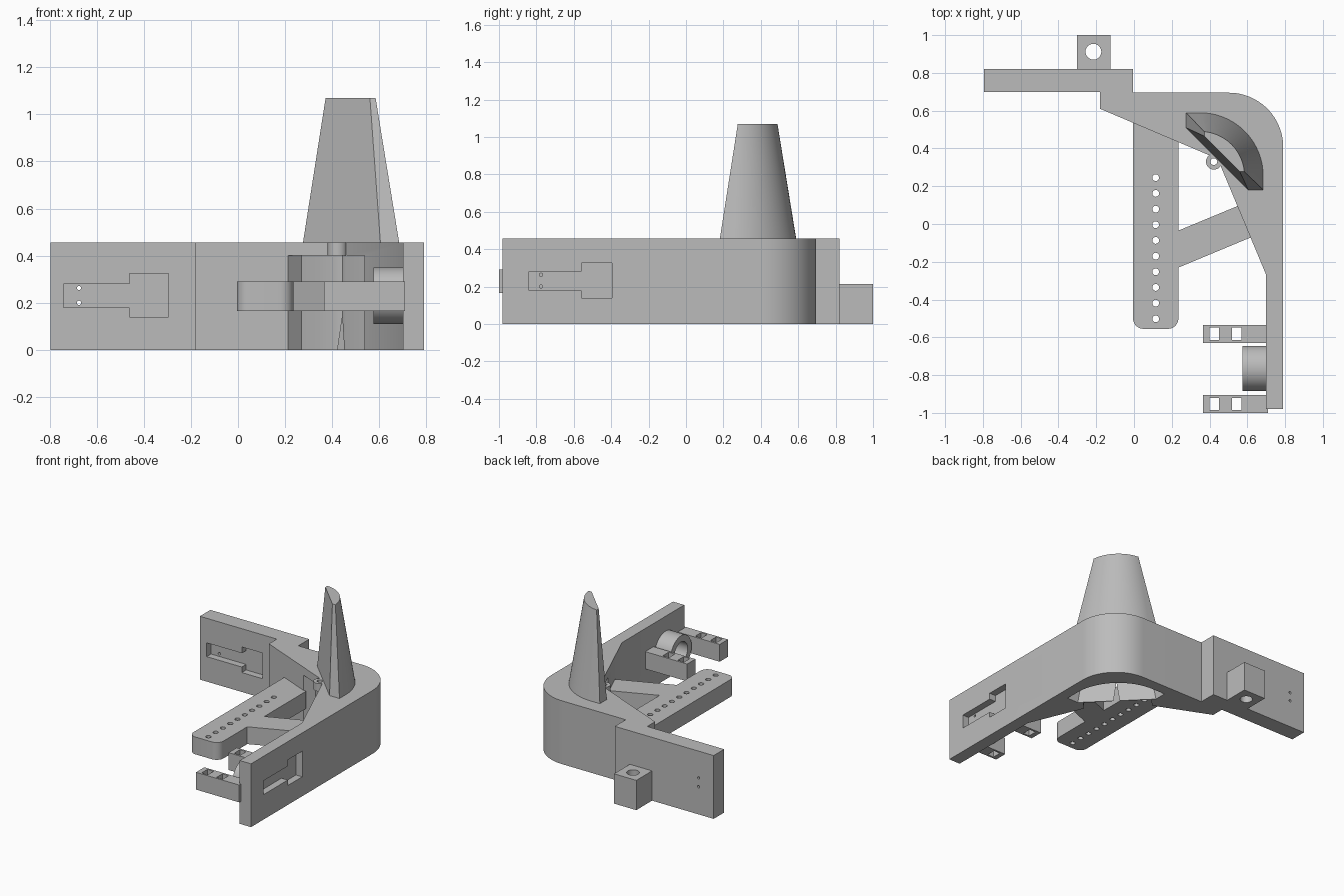
import bpy, bmesh
from math import sin, cos, asin, sqrt, pi, radians
from mathutils import Matrix

old = bpy.data.objects.get("Cube")
if old:
    bpy.data.objects.remove(old, do_unlink=True)

grey = bpy.data.materials.new("plain grey")
grey.use_nodes = True
grey.diffuse_color = (0.5, 0.5, 0.5, 1)
grey.node_tree.nodes["Principled BSDF"].inputs["Base Color"].default_value = (0.5, 0.5, 0.5, 1)


def finish(name, bm):
    bmesh.ops.recalc_face_normals(bm, faces=bm.faces[:])
    mesh = bpy.data.meshes.new(name)
    bm.to_mesh(mesh)
    bm.free()
    mesh.materials.append(grey)
    ob = bpy.data.objects.new(name, mesh)
    bpy.context.collection.objects.link(ob)
    return ob


def loft(name, low, high, z0, z1):
    """Solid between two outlines with equal point counts."""
    bm = bmesh.new()
    a = [bm.verts.new((x, y, z0)) for x, y in low]
    b = [bm.verts.new((x, y, z1)) for x, y in high]
    bm.faces.new(a)
    bm.faces.new(b)
    for i in range(len(a)):
        j = (i + 1) % len(a)
        bm.faces.new((a[i], a[j], b[j], b[i]))
    return finish(name, bm)


def prism(name, pts, z0, z1):
    return loft(name, pts, pts, z0, z1)


def box(name, x0, x1, y0, y1, z0, z1):
    return prism(name, [(x0, y0), (x1, y0), (x1, y1), (x0, y1)], z0, z1)


def cylinder(name, centre, radius, depth, axis="Z", sides=32):
    bm = bmesh.new()
    turn = {"Z": Matrix(), "X": Matrix.Rotation(pi / 2, 4, "Y"),
            "Y": Matrix.Rotation(pi / 2, 4, "X")}[axis]
    bmesh.ops.create_cone(bm, cap_ends=True, segments=sides, radius1=radius,
                          radius2=radius, depth=depth,
                          matrix=Matrix.Translation(centre) @ turn)
    return finish(name, bm)


def combine(ob, others, operation="DIFFERENCE"):
    """Apply booleans, then remove the helper solids."""
    bpy.context.view_layer.objects.active = ob
    for other in others:
        other.hide_render = True
        mod = ob.modifiers.new("cut", "BOOLEAN")
        mod.operation = operation
        mod.solver = "EXACT"
        mod.object = other
        bpy.ops.object.modifier_apply(modifier=mod.name)
        bpy.data.objects.remove(other, do_unlink=True)


def arc(cx, cy, r, start, end, n=16):
    return [(cx + r * cos(start + (end - start) * i / n),
             cy + r * sin(start + (end - start) * i / n)) for i in range(n + 1)]


# Main angled wall with a rounded outer corner and chamfered inner gusset
outline = [(-0.795, 0.82), (-0.005, 0.82), (-0.005, 0.695)]
outline += arc(0.502, 0.407, 0.288, pi / 2, 0, 24)
outline += [(0.79, -0.98), (0.70, -0.98), (0.70, -0.27), (0.443, 0.345),
            (-0.18, 0.61), (-0.18, 0.70), (-0.795, 0.70)]
body = prism("angled_wall", outline, 0, 0.457)

# Pierced boss in the inner corner
boss = (0.423, 0.33, 0.43)
combine(body, [cylinder("boss", (0.423, 0.33, 0.4285), 0.042, 0.057)], "UNION")


# Post outline: quarter round with a diagonal chord and two short square ends
def post_outline(d, k, r):
    cx, cy = 0.35, 0.255
    e = max(d, 0)
    t = asin(e / r) + 0.02
    h = sqrt(r * r - e * e)
    return ([(cx + d, cy + k), (cx + d, cy + h)]
            + arc(cx, cy, r, pi / 2 - t, t, 20)
            + [(cx + h, cy + d), (cx + k, cy + d)])


# Tapered socket and diagonal opening beneath the post
socket = loft("socket", post_outline(-0.108, 0.275, 0.368),
              post_outline(-0.035, 0.24, 0.295), -0.05, 0.4)
opening = prism("opening", [(0.015, 0.245), (0.27, 0.50), (0.59, 0.175), (0.335, -0.08)],
                -0.05, 0.4)
combine(body, [opening, socket, cylinder("boss_hole", boss, 0.018, 0.2, sides=20)])


# Stepped pockets with two pin holes, one in each wall
def pocket_profile(u):
    return [(u, 0.18), (u + 0.28, 0.18), (u + 0.28, 0.14), (u + 0.445, 0.14),
            (u + 0.445, 0.325), (u + 0.28, 0.325), (u + 0.28, 0.28), (u, 0.28)]


side_pocket = prism("side_pocket", pocket_profile(-0.84), 0.74, 0.85)
side_pocket.data.transform(Matrix(((0, 0, 1, 0), (1, 0, 0, 0), (0, 1, 0, 0), (0, 0, 0, 1))))
front_pocket = prism("front_pocket", pocket_profile(-0.74), -0.75, -0.65)
front_pocket.data.transform(Matrix.Rotation(pi / 2, 4, "X"))
cuts = [side_pocket, front_pocket]
for z in (0.20, 0.263):
    cuts.append(cylinder("pin_hole", (0.74, -0.775, z), 0.009, 0.3, "X", 16))
    cuts.append(cylinder("pin_hole", (-0.675, 0.76, z), 0.009, 0.3, "Y", 16))
combine(body, cuts)

# Tapered post above the corner
post = loft("tapered_post", post_outline(-0.075, 0.255, 0.335),
            post_outline(0.022, 0.21, 0.235), 0.45, 1.07)

# Inner arm with rounded end and a row of holes
arm_pts = [(0.235, 0.44), (-0.005, 0.545)]
arm_pts += arc(0.05, -0.5, 0.055, pi, 1.5 * pi, 8)
arm_pts += arc(0.18, -0.5, 0.055, 1.5 * pi, 2 * pi, 8)
arm = prism("perforated_arm", arm_pts, 0.165, 0.29)
combine(arm, [cylinder("arm_hole", (0.115, 0.245 - 0.083 * i, 0.23), 0.018, 0.3, sides=20)
              for i in range(10)])

# Brace between arm and wall
brace = prism("brace", [(0.22, -0.237), (0.64, -0.062), (0.57, 0.104), (0.22, -0.041)],
              0.165, 0.29)

# Pair of slotted brackets
brackets = []
for side, y in (("front", -0.953), ("rear", -0.582)):
    b = box(side + "_bracket", 0.365, 0.71, y - 0.047, y + 0.047, 0.165, 0.29)
    combine(b, [box("slot", x, x + 0.05, y - 0.033, y + 0.033, 0, 0.4) for x in (0.4, 0.52)])
    brackets.append(b)

# Round collar between the brackets
collar = cylinder("collar", (0.64, -0.765, 0.23), 0.12, 0.13, "X", 48)
combine(collar, [cylinder("bore", (0.62, -0.765, 0.23), 0.075, 0.16, "X", 48)])

# Rear lug with a vertical hole
lug = box("rear_lug", -0.303, -0.125, 0.81, 1.0, 0, 0.215)
combine(lug, [cylinder("lug_hole", (-0.215, 0.912, 0.1), 0.042, 0.5)])

# Smooth round surfaces, keep hard edges
bpy.ops.object.select_all(action="DESELECT")
for ob in [body, post, arm, brace, collar, lug] + brackets:
    ob.select_set(True)
bpy.context.view_layer.objects.active = body
bpy.ops.object.shade_smooth_by_angle(angle=radians(30))
